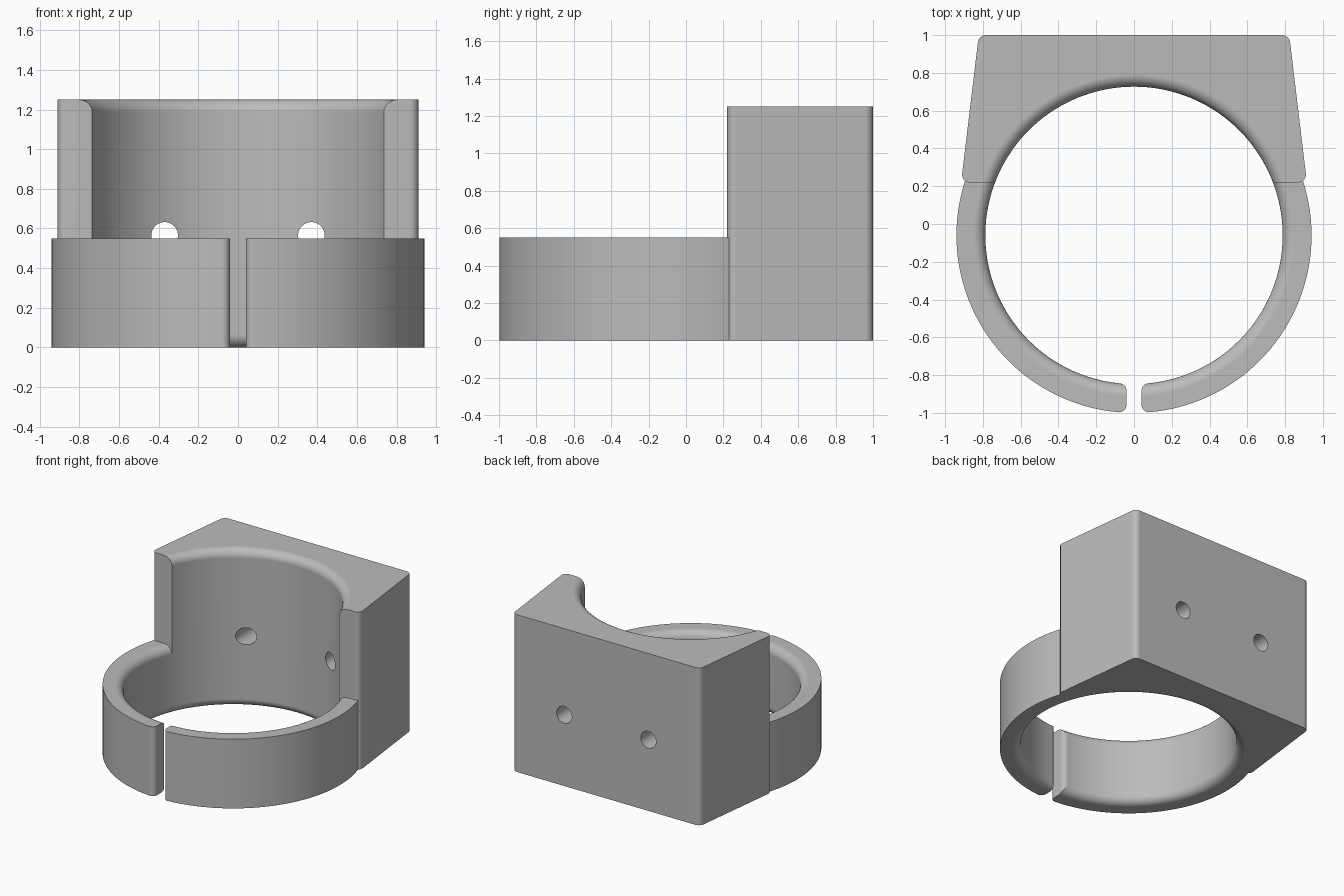
import bpy, bmesh
from math import sin, cos, pi, asin, radians

cube = bpy.data.objects.get("Cube")
if cube:
    bpy.data.objects.remove(cube, do_unlink=True)

CY = -0.06                      # y of the ring axis
R_OUT, R_IN, FILLET = 0.94, 0.787, 0.065
RING_H, BLOCK_H = 0.55, 1.25
FRONT_Y, BACK_Y = 0.22, 1.0

grey = bpy.data.materials.new("plain grey")
grey.use_nodes = True
colour = (0.5, 0.5, 0.5, 1)
grey.diffuse_color = colour
grey.node_tree.nodes["Principled BSDF"].inputs["Base Color"].default_value = colour


def make_object(name, bm):
    bmesh.ops.recalc_face_normals(bm, faces=bm.faces)
    mesh = bpy.data.meshes.new(name)
    bm.to_mesh(mesh)
    bm.free()
    mesh.materials.append(grey)
    obj = bpy.data.objects.new(name, mesh)
    bpy.context.collection.objects.link(obj)
    return obj


def arc(cx, cy, r, a0, a1, n=8):
    """Points of an arc, angles in degrees."""
    angles = [radians(a0 + (a1 - a0) * i / n) for i in range(n + 1)]
    return [(cx + r * cos(a), cy + r * sin(a)) for a in angles]


def sweep(name, profile, start, end, steps):
    """Turn an (r, z) profile about the ring axis."""
    bm = bmesh.new()
    full = abs(end - start - 2 * pi) < 1e-6
    rings = []
    for i in range(steps if full else steps + 1):
        a = start + (end - start) * i / steps
        rings.append([bm.verts.new((r * cos(a), CY + r * sin(a), z)) for r, z in profile])
    pairs = list(zip(rings, rings[1:])) + ([(rings[-1], rings[0])] if full else [])
    n = len(profile)
    for p, q in pairs:
        # a full turn is an open profile closed by flat caps
        for j in range(n - 1 if full else n):
            k = (j + 1) % n
            bm.faces.new((p[j], p[k], q[k], q[j]))
    if full:
        bm.faces.new([p[0] for p in rings])
        bm.faces.new([p[-1] for p in rings])
    else:
        bm.faces.new(rings[0])
        bm.faces.new(rings[-1])
    return make_object(name, bm)


def prism(name, outline, z0, z1):
    bm = bmesh.new()
    low = [bm.verts.new((x, y, z0)) for x, y in outline]
    high = [bm.verts.new((x, y, z1)) for x, y in outline]
    bm.faces.new(low)
    bm.faces.new(high)
    for i in range(len(low)):
        k = (i + 1) % len(low)
        bm.faces.new((low[i], low[k], high[k], high[i]))
    return make_object(name, bm)


def cut(obj, cutter):
    mod = obj.modifiers.new("cut", "BOOLEAN")
    mod.operation = "DIFFERENCE"
    mod.solver = "EXACT"
    mod.object = cutter
    bpy.context.view_layer.objects.active = obj
    bpy.ops.object.modifier_apply(modifier=mod.name)
    bpy.data.objects.remove(cutter, do_unlink=True)


def bore_profile(height):
    """Bore wall with a rounded lip at both ends."""
    c = R_IN + FILLET
    return arc(c, FILLET, FILLET, 270, 180) + arc(c, height - FILLET, FILLET, 180, 90)


# Clamp ring, ending inside the block
end = asin((FRONT_Y - CY) / R_IN)
ring = sweep("clamp_ring", bore_profile(RING_H) + [(R_OUT, RING_H), (R_OUT, 0)],
             -pi - end, end, 120)

# Slot with rounded corners at the front of the ring
side = [(0.08, -1.1)] + arc(0.08, -0.957, 0.04, 270, 180)
side += arc(0.08, -0.883, 0.04, 180, 90) + [(0.08, -0.7)]
slot = side + [(-x, y) for x, y in reversed(side)]
cut(ring, prism("slot_cutter", slot, -0.2, 0.8))

# Tapered mounting block with rounded vertical edges
half = arc(0.868, FRONT_Y + 0.042, 0.042, -90, 6) + arc(0.782, BACK_Y - 0.045, 0.045, 6, 90)
outline = half + [(-x, y) for x, y in reversed(half)]
block = prism("mounting_block", outline, 0, BLOCK_H)

# Bore through the block
c = R_IN + FILLET
profile = [(c, -0.1)] + bore_profile(BLOCK_H) + [(c, BLOCK_H + 0.1)]
cut(block, sweep("bore_cutter", profile, 0, 2 * pi, 144))

# Two screw holes from the bore to the back
for x in (-0.37, 0.37):
    bpy.ops.mesh.primitive_cylinder_add(vertices=40, radius=0.067, depth=1.0,
                                        location=(x, 0.75, 0.565), rotation=(pi / 2, 0, 0))
    cut(block, bpy.context.object)

# Smooth curved walls, keep edges crisp
for obj in (ring, block):
    bpy.ops.object.select_all(action="DESELECT")
    obj.select_set(True)
    bpy.context.view_layer.objects.active = obj
    bpy.ops.object.shade_smooth_by_angle(angle=radians(30))
    obj.modifiers.new("even_normals", "WEIGHTED_NORMAL").keep_sharp = True
